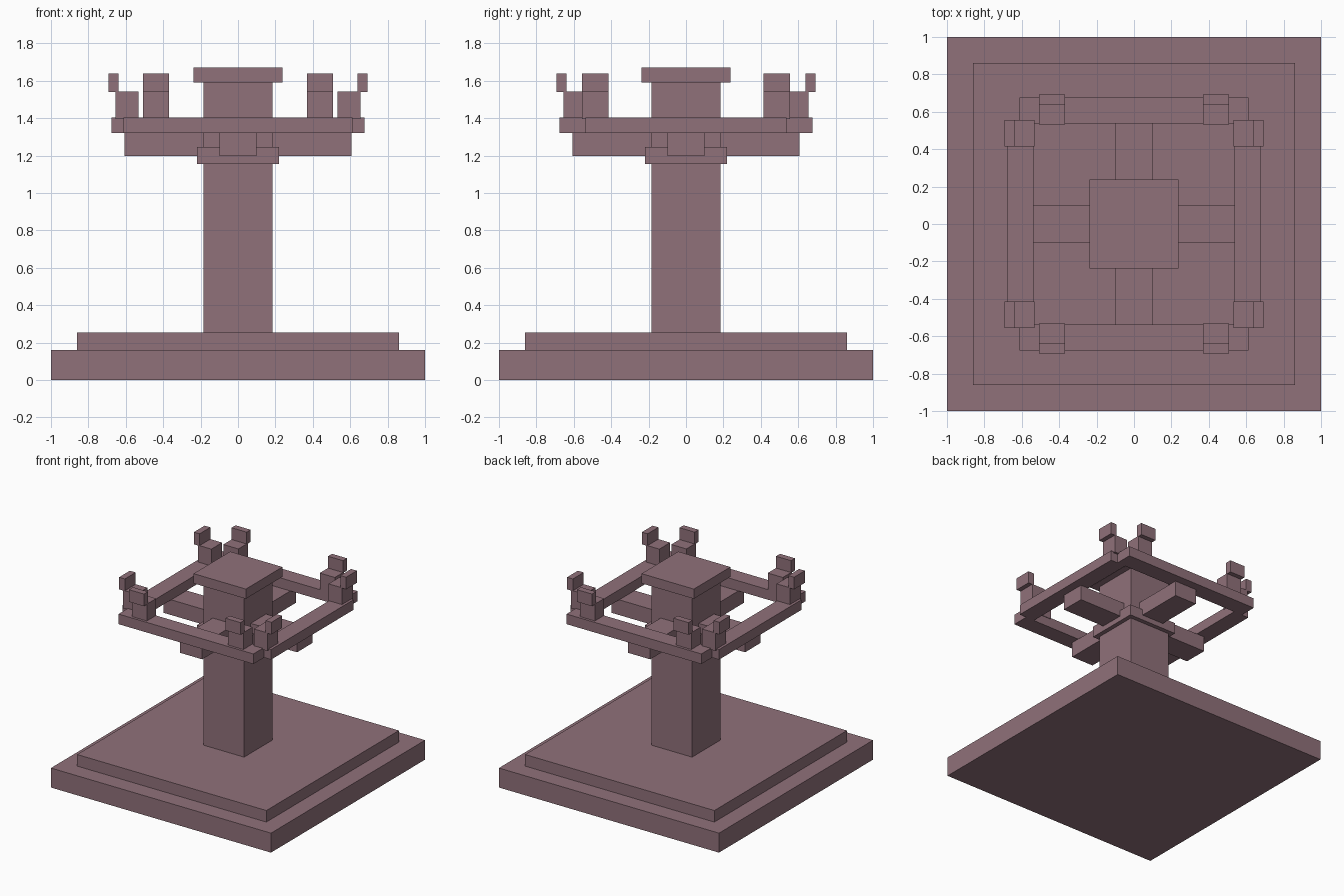
import bpy
import bmesh
from mathutils import Matrix, Vector

cube = bpy.data.objects.get("Cube")
if cube:
    bpy.data.objects.remove(cube, do_unlink=True)

# Single dusty mauve colour
MAUVE = (0.28, 0.165, 0.195, 1.0)
mauve = bpy.data.materials.new("dusty_mauve")
mauve.use_nodes = True
mauve.diffuse_color = MAUVE
mauve.node_tree.nodes["Principled BSDF"].inputs["Base Color"].default_value = MAUVE


def box(name, x, y, z):
    """Flat-faced box from (min, max) ranges on each axis."""
    size = Vector([r[1] - r[0] for r in (x, y, z)])
    centre = Vector([(r[0] + r[1]) / 2 for r in (x, y, z)])
    bm = bmesh.new()
    bmesh.ops.create_cube(bm, size=1, matrix=Matrix.Diagonal(size.to_4d()))
    mesh = bpy.data.meshes.new(name)
    bm.to_mesh(mesh)
    bm.free()
    mesh.materials.append(mauve)
    obj = bpy.data.objects.new(name, mesh)
    obj.location = centre
    bpy.context.collection.objects.link(obj)


def square(name, half, z0, z1):
    """Square slab centred on the vertical axis."""
    box(name, (-half, half), (-half, half), (z0, z1))


def span(sign, a, b):
    return tuple(sorted((sign * a, sign * b)))


# Stepped base, column, collar and cap
square("base_slab", 1.0, 0.0, 0.16)
square("base_step", 0.86, 0.16, 0.255)
square("column", 0.185, 0.255, 1.59)
square("collar", 0.22, 1.155, 1.245)
square("column_cap", 0.2375, 1.59, 1.67)

for s, side, end in ((-1, "right", "front"), (1, "left", "back")):
    # Support arms reaching out from the column
    box(f"arm_{side}", span(s, 0.185, 0.607), (-0.1, 0.1), (1.197, 1.322))
    box(f"arm_{end}", (-0.1, 0.1), span(s, 0.185, 0.607), (1.197, 1.322))

    # Square ring of rails, with notched corners
    box(f"rail_{side}", span(s, 0.537, 0.676), (-0.537, 0.537), (1.322, 1.405))
    box(f"rail_{end}", (-0.613, 0.613), span(s, 0.537, 0.676), (1.322, 1.405))

    # Paired brackets near the rail ends, each with a raised outer lip
    for t in (-1, 1):
        tag = "a" if t < 0 else "b"
        for part, a, b, z in (("bracket", 0.533, 0.655, (1.395, 1.543)),
                              ("bracket_lip", 0.64, 0.692, (1.54, 1.64))):
            box(f"{part}_{side}_{tag}", span(s, a, b), span(t, 0.415, 0.555), z)
            box(f"{part}_{end}_{tag}", span(t, 0.37, 0.507), span(s, a, b), z)
